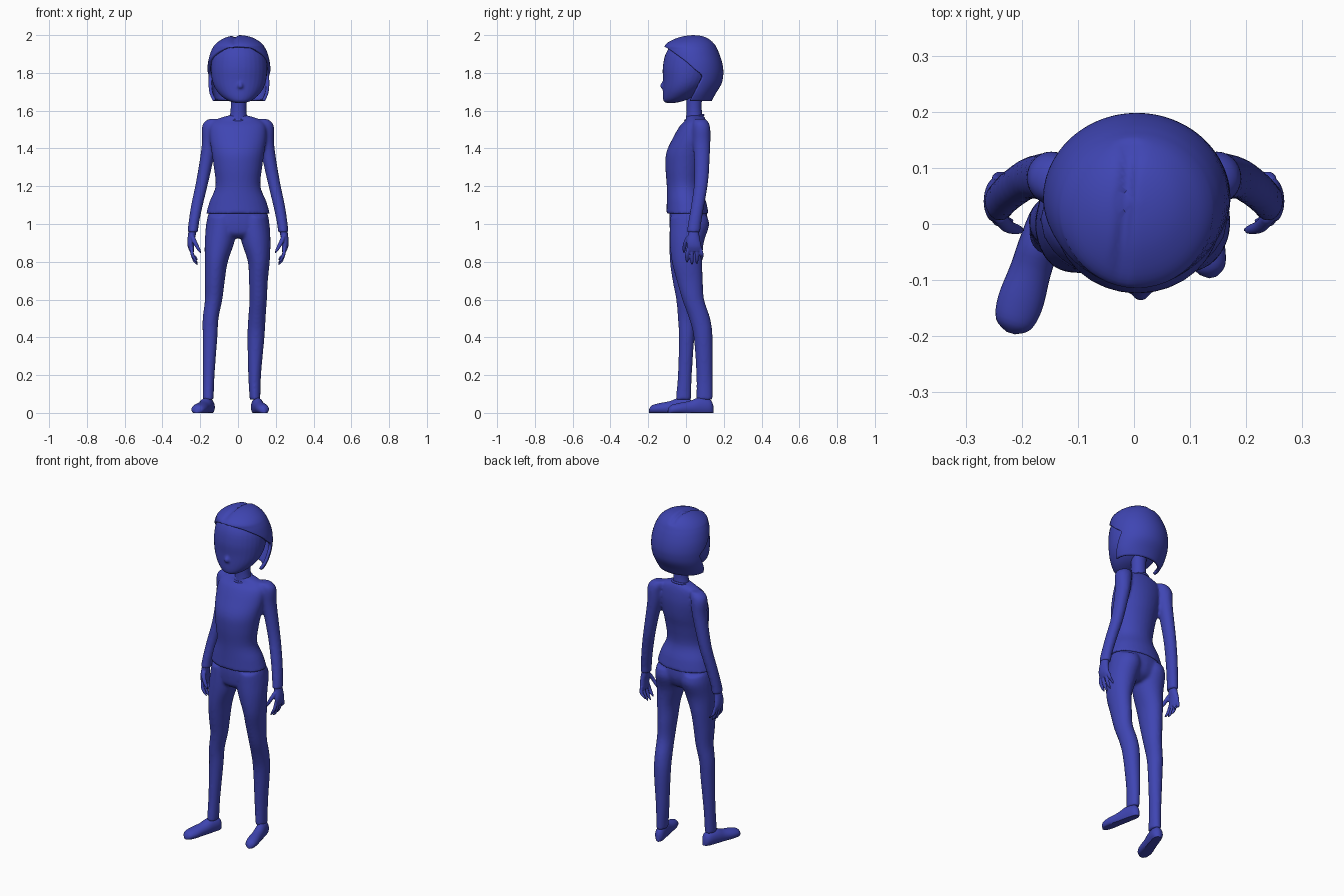
import bpy, bmesh, math
from mathutils import Matrix, Vector

BLUE = bpy.data.materials.new("blue")
BLUE.diffuse_color = (0.05, 0.06, 0.45, 1)


def spline(keys, n=5):
    """Catmull-Rom through tuples of any length."""
    out = []
    for i in range(len(keys) - 1):
        p0, p1, p2 = keys[max(i - 1, 0)], keys[i], keys[i + 1]
        p3 = keys[min(i + 2, len(keys) - 1)]
        for k in range(n):
            t = k / n
            out.append([0.5 * (2 * b + (c - a) * t + (2 * a - 5 * b + 4 * c - d) * t * t
                               + (3 * b - a - 3 * c + d) * t ** 3)
                        for a, b, c, d in zip(p0, p1, p2, p3)])
    out.append(list(keys[-1]))
    return out


def loft(bm, keys, seg=24, n=4, mat=Matrix(), flip=1):
    """Skin elliptical rings given as (x, y, z, rx, ry)."""
    rows = []
    for x, y, z, rx, ry in spline(keys, n):
        rows.append([bm.verts.new(mat @ Vector((flip * (x + rx * math.cos(a)), y + ry * math.sin(a), z)))
                     for a in (2 * math.pi * i / seg for i in range(seg))])
    for r, q in zip(rows, rows[1:]):
        for i in range(seg):
            j = (i + 1) % seg
            bm.faces.new((r[i], r[j], q[j], q[i]))
    bm.faces.new(rows[0])
    bm.faces.new(rows[-1])
    return [v for r in rows for v in r]


def finish(bm, name, voxel=0, smooth=5, solid=0):
    bmesh.ops.recalc_face_normals(bm, faces=bm.faces)
    me = bpy.data.meshes.new(name)
    bm.to_mesh(me)
    bm.free()
    me.materials.append(BLUE)
    ob = bpy.data.objects.new(name, me)
    bpy.context.collection.objects.link(ob)
    if solid:
        m = ob.modifiers.new("thickness", 'SOLIDIFY')
        m.thickness, m.offset = solid, -1
    if voxel:
        m = ob.modifiers.new("fuse", 'REMESH')
        m.mode, m.voxel_size, m.use_smooth_shade = 'VOXEL', voxel, True
        m = ob.modifiers.new("relax", 'SMOOTH')
        m.factor, m.iterations = 0.5, smooth
    bpy.ops.object.select_all(action='DESELECT')
    ob.select_set(True)
    bpy.context.view_layer.objects.active = ob
    bpy.ops.object.shade_smooth_by_angle(angle=math.radians(45))
    return ob


# Trousers: pelvis and two posed legs fused together
bm = bmesh.new()
loft(bm, [(0, .01, 1.11, .135, .09), (0, .012, 1.05, .158, .1), (0, .012, 1.0, .165, .1),
          (0, .005, .95, .14, .085), (0, 0, .925, .08, .05)])
loft(bm, [(-.085, .015, 1.04, .075, .098), (-.086, .018, .99, .084, .104), (-.098, .002, .9, .078, .09),
          (-.115, -.002, .8, .061, .083), (-.123, 0, .7, .053, .071), (-.129, .005, .6, .046, .057),
          (-.145, .004, .5, .042, .047), (-.148, .003, .4, .039, .041), (-.155, -.006, .2, .031, .037),
          (-.158, -.014, .07, .029, .041)])
loft(bm, [(.083, .015, 1.04, .075, .098), (.084, .018, .99, .084, .104), (.096, .004, .9, .076, .09),
          (.11, .006, .8, .058, .081), (.108, .02, .7, .05, .069), (.107, .038, .6, .046, .058),
          (.1, .072, .5, .046, .056), (.095, .091, .4, .045, .05), (.088, .098, .2, .034, .043),
          (.09, .098, .07, .028, .043)])
finish(bm, "trousers", .008)

# Sweater: torso and sleeves fused together
bm = bmesh.new()
loft(bm, [(0, .008, 1.055, .169, .112), (0, .002, 1.12, .15, .104), (0, -.01, 1.2, .119, .092),
          (0, -.008, 1.3, .128, .101), (0, .003, 1.38, .14, .107), (0, .025, 1.46, .15, .092),
          (0, .04, 1.52, .145, .072), (0, .052, 1.553, .115, .052), (0, .048, 1.575, .05, .046)], 32)
for s in (-1, 1):
    loft(bm, [(.125, .075, 1.556, .03, .03), (.138, .079, 1.535, .045, .042), (.146, .082, 1.5, .046, .047),
              (.15, .083, 1.43, .041, .046), (.168, .084, 1.33, .036, .041), (.19, .08, 1.22, .033, .037),
              (.217, .062, 1.1, .031, .035), (.235, .045, 1.0, .028, .035), (.239, .04, .955, .028, .036)],
         flip=s)
finish(bm, "sweater", .008)

# Hands: palm, four fingers, thumb
for s, side in ((-1, "right"), (1, "left")):
    bm = bmesh.new()
    loft(bm, [(.239, .04, .98, .02, .027), (.243, .04, .95, .021, .029), (.249, .04, .91, .019, .036),
              (.249, .043, .88, .017, .039), (.244, .045, .855, .012, .036)], 16, flip=s)
    for i in range(4):
        y, tip = .013 + .021 * i, .793 + (.0, -.01, -.005, .015)[i]
        y2 = y + (i - 1.5) * .005
        loft(bm, [(.246, y, .875, .009, .009), (.242, y2, .84, .01, .01),
                  (.228, y2, tip + .018, .009, .009), (.215, y2, tip, .003, .003)], 10, flip=s)
    loft(bm, [(.24, .015, .935, .012, .013), (.227, -.003, .9, .013, .012),
              (.208, -.01, .865, .01, .009), (.198, -.01, .845, .003, .003)], 10, flip=s)
    finish(bm, side + "_hand", .004, 2)

# Shoes: lofted heel to toe, squashed flat underneath
FOOT = [(.008, .02), (.03, .038), (.036, .042), (.037, .033), (.041, .027), (.032, .021), (.008, .01)]
STEP = [0, .02, .08, .13, .19, .23, .246]
for side, heel, toe, w in (("right", (-.145, .04), (-.222, -.2), 1), ("left", (.088, .145), (.14, -.095), .82)):
    d = (Vector(toe) - Vector(heel)).normalized()
    mat = Matrix(((-d.y, 0, d.x, heel[0]), (d.x, 0, d.y, heel[1]), (0, 1, 0, 0), (0, 0, 0, 1)))
    bm = bmesh.new()
    verts = loft(bm, [(0, h * .8, t, hw * w, h * 1.1) for t, (hw, h) in zip(STEP, FOOT)], 24, 4, mat)
    for v in verts:
        v.co.z = max(v.co.z, 0)
    finish(bm, side + "_shoe")

# Neck and collar
bm = bmesh.new()
loft(bm, [(0, .046, 1.53, .058, .05), (.002, .044, 1.57, .046, .043), (.003, .043, 1.62, .041, .04),
          (.004, .043, 1.72, .045, .043)])
finish(bm, "neck")
bpy.ops.mesh.primitive_torus_add(major_radius=.05, minor_radius=.006, major_segments=32, minor_segments=8,
                                 location=(0, .044, 1.563), rotation=(.3, 0, 0))
collar = bpy.context.object
collar.name = "collar"
collar.data.materials.append(BLUE)
bpy.ops.object.shade_smooth()

# Head with small nose
bm = bmesh.new()
loft(bm, [(.01, -.082, 1.641, .025, .022), (.01, -.068, 1.65, .055, .05), (.008, -.043, 1.672, .09, .08),
          (.007, -.017, 1.71, .123, .106), (.006, .003, 1.76, .143, .125), (.006, .016, 1.83, .149, .139),
          (.006, .025, 1.9, .138, .133), (.006, .033, 1.95, .1, .105), (.006, .04, 1.98, .04, .045)], 32)
loft(bm, [(.012, -.108, 1.712, .008, .008), (.012, -.116, 1.722, .017, .019), (.012, -.117, 1.737, .016, .02),
          (.012, -.108, 1.757, .011, .015), (.012, -.1, 1.785, .006, .008)], 14)
finish(bm, "head", .006, 4)

# Bobbed hair: shell of rings (z, centre y, rx, ry, front edge y), open over the face
HAIR = [(1.65, .03, .137, .105, .02), (1.69, .035, .155, .122, .042), (1.74, .04, .164, .147, .068),
        (1.785, .043, .167, .154, .086), (1.82, .042, .167, .155, .045), (1.86, .038, .163, .152, .0),
        (1.9, .031, .153, .146, -.055), (1.925, .026, .143, .14, -.09), (1.945, .022, .131, .134, -.13),
        (1.965, .025, .11, .115, -.2), (1.985, .033, .076, .08, -.2), (1.996, .038, .04, .042, -.2),
        (2.0, .04, .004, .004, -.2)]
bm = bmesh.new()
rows, COLS = [], 48
for z, cy, rx, ry, yf in spline(HAIR, 3):
    end = math.acos(max(-1, min(1, (yf - cy) / max(ry, .002))))
    row = []
    for i in range(COLS + 1):
        a = end * (2 * i / COLS - 1)
        x, y = .005 + rx * math.sin(a), cy + ry * math.cos(a)
        # parting groove
        part = math.exp(-((x + .018 - .08 * y) / .012) ** 2) if y < .15 else 0
        row.append(bm.verts.new((x, y, z - .012 * part * max(0, min(1, (z - 1.93) / .04)))))
    rows.append(row)
for r, q in zip(rows, rows[1:]):
    for i in range(COLS):
        bm.faces.new((r[i], r[i + 1], q[i + 1], q[i]))
bm.faces.new(rows[-1][:-1])
bmesh.ops.remove_doubles(bm, verts=bm.verts, dist=.0004)
finish(bm, "hair", solid=.016)
